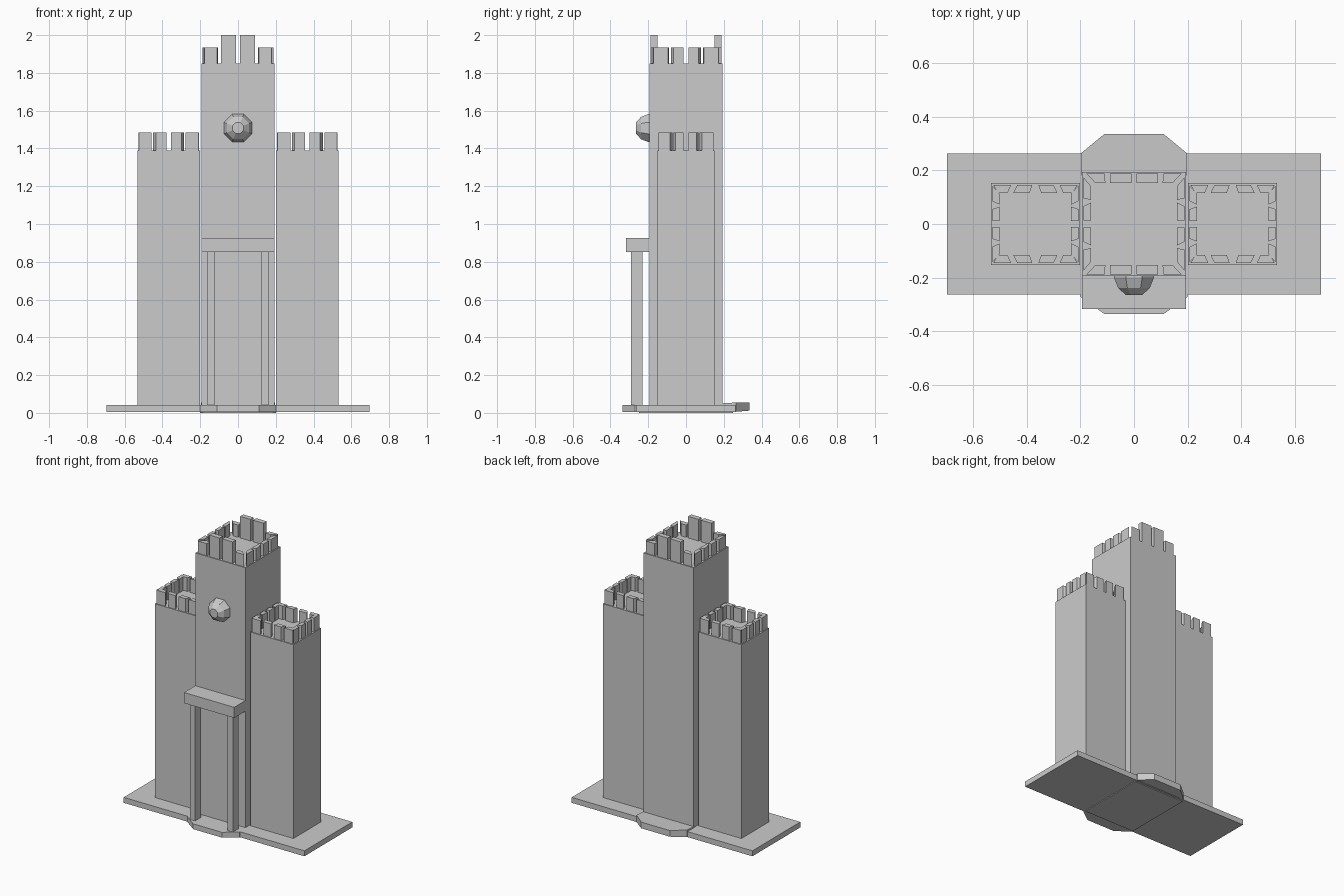
import bpy
import math

cube = bpy.data.objects.get("Cube")
if cube:
    bpy.data.objects.remove(cube, do_unlink=True)

GREY = (0.6, 0.6, 0.6, 1)
stone = bpy.data.materials.new("grey stone")
stone.use_nodes = True
stone.diffuse_color = GREY
stone.node_tree.nodes["Principled BSDF"].inputs["Base Color"].default_value = GREY


def make(name, verts, faces):
    mesh = bpy.data.meshes.new(name)
    mesh.from_pydata(verts, [], faces)
    mesh.materials.append(stone)
    obj = bpy.data.objects.new(name, mesh)
    bpy.context.collection.objects.link(obj)
    # make the normals point outwards
    import bmesh
    bm = bmesh.new()
    bm.from_mesh(mesh)
    bmesh.ops.recalc_face_normals(bm, faces=bm.faces)
    bm.to_mesh(mesh)
    bm.free()
    return obj


def loft(name, rings):
    """Closed solid through rings with equal point counts."""
    n = len(rings[0])
    verts = [p for ring in rings for p in ring]
    faces = [tuple(range(n)), tuple(range(len(verts) - n, len(verts)))]
    for r in range(len(rings) - 1):
        for i in range(n):
            j = (i + 1) % n
            faces.append((r * n + i, r * n + j, (r + 1) * n + j, (r + 1) * n + i))
    return make(name, verts, faces)


def prism(name, outline, z0, z1):
    return loft(name, [[(x, y, z) for x, y in outline] for z in (z0, z1)])


def box(name, x0, x1, y0, y1, z0, z1):
    return prism(name, [(x0, y0), (x1, y0), (x1, y1), (x0, y1)], z0, z1)


def battlements(name, cx, z, along_x, along_y):
    """Mitred merlons on four sides, mirrored about the tower centre.
    Each row: outer depth, inner depth, then (outer span, inner span, height)."""
    for axis, (d_out, d_in, pieces) in (("x", along_x), ("y", along_y)):
        for a0, a1, b0, b1, h in pieces:
            for s in (-1, 1):
                for t in (-1, 1):
                    pts = [(a0, d_out), (a1, d_out), (b1, d_in), (b0, d_in)]
                    pts = [(s * u, t * v) for u, v in pts]
                    if axis == "y":
                        pts = [(v, u) for u, v in pts]
                    prism(name, [(cx + x, y) for x, y in pts], z, z + h)


# Base slab with a shallow foot and the bulges before and behind
box("base_slab", -0.695, 0.695, -0.263, 0.263, 0.005, 0.043)
box("base_foot", -0.2, 0.2, -0.25, 0.25, 0, 0.005)
prism("front_step", [(-0.2, -0.2), (-0.2, -0.27), (-0.11, -0.335),
                     (0.11, -0.335), (0.2, -0.27), (0.2, -0.2)], 0.006, 0.043)
apron = [(-0.195, 0.18), (-0.195, 0.265), (-0.11, 0.335),
         (0.11, 0.335), (0.195, 0.265), (0.195, 0.18)]
loft("back_step", [
    [(x, y, 0.012 if y > 0.3 else 0.006) for x, y in apron],
    [(x, y, 0.055 if y > 0.2 else 0.05) for x, y in apron]])

# Centre tower, with taller middle merlons at front and back
box("centre_tower", -0.193, 0.193, -0.193, 0.193, 0.04, 1.85)
battlements("centre_merlon", 0, 1.85,
            (0.187, 0.152, [(0.177, 0.11, 0.143, 0.106, 0.085),
                            (0.09, 0.01, 0.09, 0.01, 0.15)]),
            (0.187, 0.16, [(0.173, 0.095, 0.14, 0.09, 0.085),
                           (0.067, 0.013, 0.08, 0.013, 0.085)]))

# Side towers
for side, s in (("left", 1), ("right", -1)):
    cx = s * 0.367
    box(side + "_tower", cx - 0.166, cx + 0.166, -0.152, 0.152, 0.04, 1.39)
    battlements(side + "_merlon", cx, 1.39,
                (0.146, 0.115, [(0.157, 0.09, 0.138, 0.104, 0.095),
                                (0.067, 0.011, 0.082, 0.022, 0.095)]),
                (0.16, 0.133, [(0.143, 0.085, 0.112, 0.072, 0.095),
                               (0.055, 0.012, 0.065, 0.012, 0.095)]))
    # Porch column
    px = s * 0.145
    box(side + "_column", px - 0.02, px + 0.02, -0.292, -0.23, 0.04, 0.86)

# Porch lintel
box("porch_lintel", -0.193, 0.193, -0.317, -0.18, 0.853, 0.927)

# Faceted round boss on the front of the centre tower
rings = []
for r, y in ((0.08, -0.18), (0.08, -0.2), (0.064, -0.238), (0.032, -0.265)):
    rings.append([(r * math.cos(a), y, 1.508 + r * math.sin(a))
                  for a in (math.pi * (k + 0.5) / 4 for k in range(8))])
loft("front_boss", rings)
